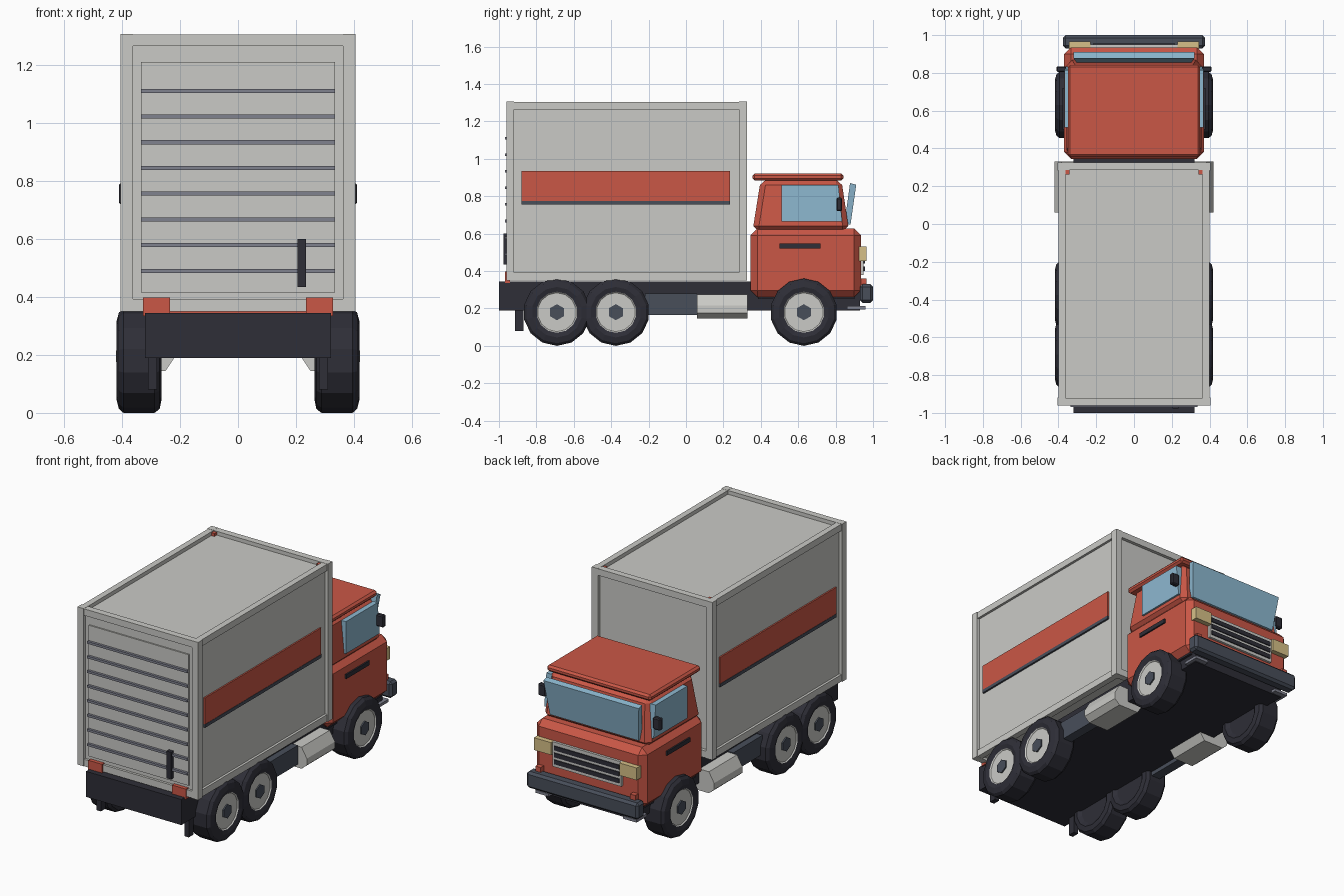
import bpy, bmesh, math
from mathutils import Vector

if "Cube" in bpy.data.objects:
    bpy.data.objects.remove(bpy.data.objects["Cube"])


def material(name, r, g, b):
    lin = [((c / 255 + 0.055) / 1.055) ** 2.4 for c in (r, g, b)]
    m = bpy.data.materials.new(name)
    m.diffuse_color = (*lin, 1)
    m.use_nodes = True
    m.node_tree.nodes["Principled BSDF"].inputs["Base Color"].default_value = m.diffuse_color
    return m


GREY = material("light_grey", 202, 202, 198)
RED = material("red", 202, 87, 70)
DARK = material("dark", 46, 46, 55)
SLATE = material("slate", 72, 78, 90)
STEEL = material("steel_blue", 128, 130, 143)
GLASS = material("glass_blue", 141, 184, 208)
BEIGE = material("beige", 214, 192, 136)


def finish(bm, name, mat, mirror=False):
    bmesh.ops.recalc_face_normals(bm, faces=bm.faces)
    me = bpy.data.meshes.new(name)
    bm.to_mesh(me)
    bm.free()
    for m in (mat if isinstance(mat, list) else [mat]):
        me.materials.append(m)
    ob = bpy.data.objects.new(name, me)
    bpy.context.collection.objects.link(ob)
    if mirror:
        ob.modifiers.new("mirror", 'MIRROR').use_mirror_merge = False
    return ob


def add_box(bm, x, y, z, bevel=0):
    """Box from (min, max) ranges, optionally chamfered."""
    part = bmesh.new()
    bmesh.ops.create_cube(part, size=1)
    for v in part.verts:
        v.co = Vector([(r[0] + r[1]) / 2 + c * (r[1] - r[0])
                       for r, c in zip((x, y, z), v.co)])
    if bevel:
        bmesh.ops.bevel(part, geom=part.edges[:], offset=bevel, segments=1,
                        affect='EDGES')
    tmp = bpy.data.meshes.new("tmp")
    part.to_mesh(tmp)
    part.free()
    bm.from_mesh(tmp)
    bpy.data.meshes.remove(tmp)


def box(name, x, y, z, mat, bevel=0, mirror=False):
    bm = bmesh.new()
    add_box(bm, x, y, z, bevel)
    return finish(bm, name, mat, mirror)


def prism(name, pts, lo, hi, axis, mat, mirror=False):
    """Extrude a 2D outline along x ('X': pts are y,z) or y ('Y': pts are x,z)."""
    bm = bmesh.new()
    put = (lambda p, d: (d, *p)) if axis == 'X' else (lambda p, d: (p[0], d, p[1]))
    a, b = ([bm.verts.new(put(p, d)) for p in pts] for d in (lo, hi))
    n = len(pts)
    bm.faces.new(a)
    bm.faces.new(b)
    for i in range(n):
        bm.faces.new((a[i], a[(i + 1) % n], b[(i + 1) % n], b[i]))
    return finish(bm, name, mat, mirror)


# Cargo body: recessed core inside a frame of rails and corner posts
box("cargo_panels", (-.385, .385), (-.945, .305), (.365, 1.282), GREY)
bm = bmesh.new()
for s in (-1, 1):
    for z in ((.35, .392), (1.265, 1.305)):
        add_box(bm, sorted((s * .363, s * .4)), (-.96, .325), z)
    for y in ((-.96, -.92), (.285, .325)):
        add_box(bm, sorted((s * .363, s * .405)), (y[0] - .001, y[1] + .001), (.349, 1.306))
for y in ((-.96, -.92), (.285, .325)):
    for z in ((.35, .392), (1.265, 1.305)):
        add_box(bm, (-.37, .37), y, z)
finish(bm, "cargo_frame", GREY)
box("roof_marker", (.342, .364), (.262, .286), (1.275, 1.3), RED, mirror=True)
box("side_stripe", (.38, .394), (-.88, .235), (.775, .935), RED, mirror=True)
box("side_stripe_trim", (.38, .396), (-.88, .235), (.755, .775), SLATE, mirror=True)

# Roller door with slats and handle
box("rear_door", (-.335, .335), (-.953, -.94), (.415, 1.21), GREY)
bm = bmesh.new()
for i in range(8):
    z = .49 + i * .0887
    add_box(bm, (-.335, .335), (-.968, -.95), (z - .007, z + .007))
finish(bm, "door_slats", STEEL)
box("door_handle", (.205, .235), (-.977, -.95), (.435, .6), DARK)
box("tail_light", (.235, .328), (-.968, -.94), (.335, .398), RED, mirror=True)

# Chassis, mud flaps, side boxes and tanks
box("chassis", (-.32, .32), (-1, .93), (.19, .345), DARK)
box("mud_flap", (.28, .31), (-.915, -.87), (.08, .2), DARK, mirror=True)
box("side_box", (.3, .36), (-.22, .06), (.165, .28), SLATE, mirror=True)
tank = [(.22, .19), (.25, .145), (.385, .145), (.42, .175),
        (.42, .215), (.385, .275), (.25, .275), (.22, .24)]
prism("fuel_tank", tank, .06, .33, 'Y', GREY, mirror=True)

# Wheels: revolved tyre and rim profile, with a six-sided hub
PROFILE = [(0, .28), (.11, .28), (.135, .264), (.166, .27), (.18, .288),
           (.18, .395), (.166, .411), (.135, .419), (.11, .412), (.104, .406), (0, .406)]
SIDES = 14


def wheel(name, y):
    bm = bmesh.new()
    rings = []
    for r, x in PROFILE:
        if r == 0:
            rings.append([bm.verts.new((x, y, .18))] * SIDES)
        else:
            ang = [2 * math.pi * i / SIDES for i in range(SIDES)]
            rings.append([bm.verts.new((x, y + r * math.sin(a), .18 - r * math.cos(a)))
                          for a in ang])
    for k in range(len(rings) - 1):
        for i in range(SIDES):
            j = (i + 1) % SIDES
            vs = dict.fromkeys((rings[k][i], rings[k][j], rings[k + 1][j], rings[k + 1][i]))
            f = bm.faces.new(list(vs))
            f.material_index = 1 if k >= 8 else 0
    finish(bm, name, [DARK, GREY], mirror=True)
    hexagon = [(y + .043 * math.cos(i * math.pi / 3 + math.pi / 6),
                .18 + .043 * math.sin(i * math.pi / 3 + math.pi / 6)) for i in range(6)]
    prism(name + "_hub", hexagon, .4, .414, 'X', SLATE, mirror=True)


wheel("rear_wheel", -.69)
wheel("middle_wheel", -.375)
wheel("front_wheel", .63)

# Cab lower body and dark underside
box("cab_body", (-.37, .37), (.345, .935), (.26, .627), RED, bevel=.036)
box("cab_underside", (-.335, .335), (.385, .9), (.25, .262), DARK)

# Cab upper part: chamfered block tapering to the roof
bm = bmesh.new()
add_box(bm, (-.358, .358), (.36, .868), (.61, .89), bevel=.03)
for v in bm.verts:
    t = max(0, (v.co.z - .64) / .22)
    v.co.x *= 1 - .06 * t
    v.co.y += (.035 if v.co.y < .6 else -.033) * t
finish(bm, "cab_upper", RED)
box("cab_roof", (-.35, .35), (.355, .842), (.884, .922), RED, bevel=.012)

# Windows: upright side panes and a windscreen leaning forward
pane = [(.51, .665), (.835, .665), (.815, .86), (.51, .86)]
prism("side_window", pane, .33, .367, 'X', GLASS, mirror=True)
bm = bmesh.new()
add_box(bm, (-.32, .32), (.847, .88), (.65, .87))
for v in bm.verts:
    if v.co.z > .8:
        v.co.y += .03
        v.co.z -= .008 if v.co.y > .9 else 0
    else:
        v.co.x *= .93
finish(bm, "windscreen", GLASS)

# Mirrors and door handles
box("mirror", (.36, .411), (.805, .835), (.72, .792), DARK, bevel=.006, mirror=True)
box("cab_door_handle", (.36, .379), (.5, .72), (.52, .546), DARK, mirror=True)

# Grille, headlights and bumper
box("grille", (-.23, .23), (.925, .95), (.38, .53), GREY)
bm = bmesh.new()
for z in (.412, .454, .496):
    add_box(bm, (-.218, .218), (.94, .956), (z - .013, z + .013))
finish(bm, "grille_slots", DARK)
box("headlight", (.23, .345), (.92, .966), (.455, .53), BEIGE, mirror=True)
box("bumper", (-.376, .376), (.93, 1.0), (.23, .33), SLATE, bevel=.014)
box("bumper_light", (.3, .335), (.935, .965), (.325, .36), RED, mirror=True)
box("front_step", (.25, .34), (.86, .96), (.195, .212), STEEL, mirror=True)
